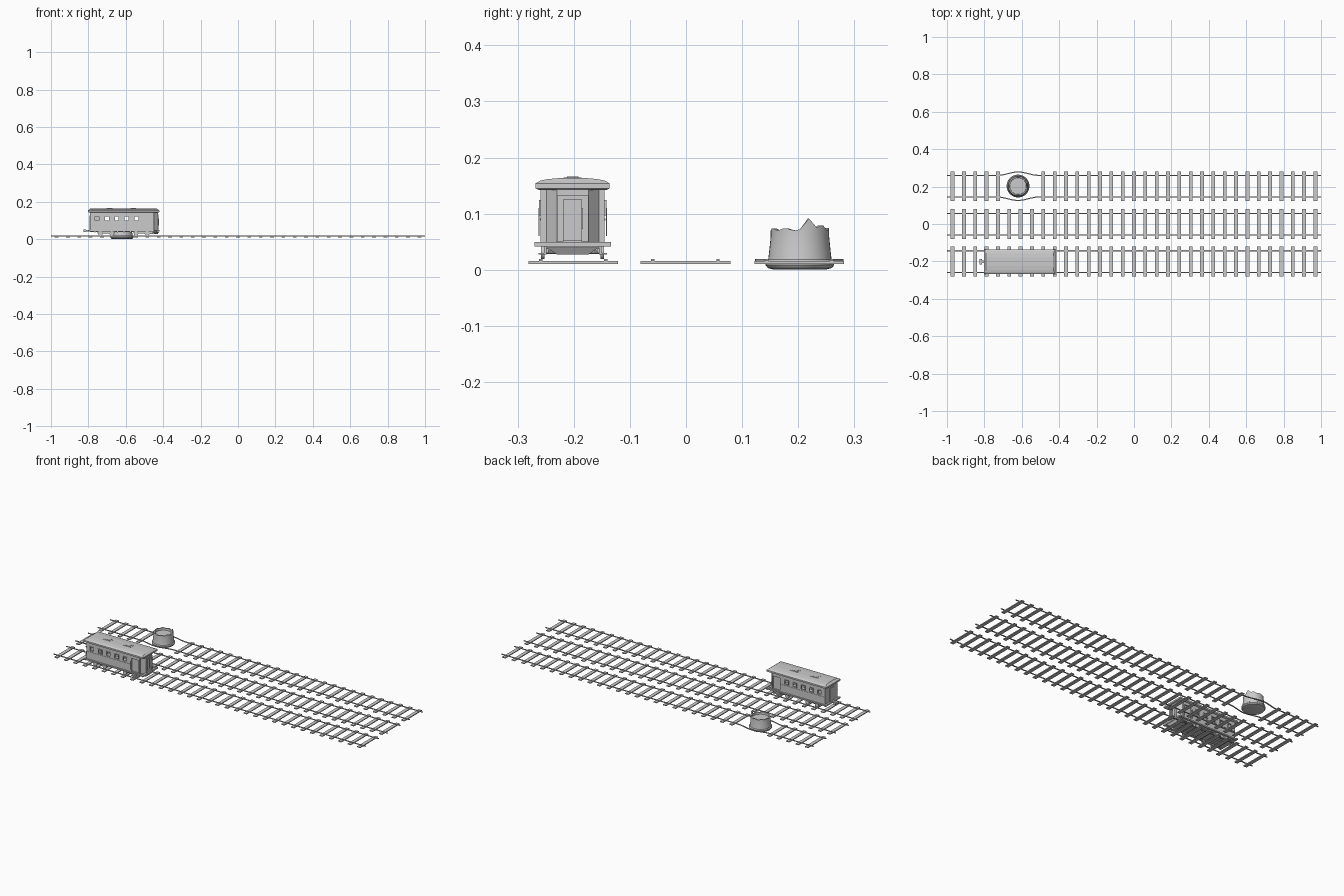
import bpy, bmesh, math

if "Cube" in bpy.data.objects:
    bpy.data.objects.remove(bpy.data.objects["Cube"])

CY = -0.202  # centre line of the carriage


def finish(name, bm):
    bmesh.ops.recalc_face_normals(bm, faces=bm.faces[:])
    me = bpy.data.meshes.new(name)
    bm.to_mesh(me)
    bm.free()
    ob = bpy.data.objects.new(name, me)
    bpy.context.collection.objects.link(ob)
    return ob


def boxes(name, items):
    """items: (x0, x1, y0, y1, z0, z1)"""
    bm = bmesh.new()
    for x0, x1, y0, y1, z0, z1 in items:
        vs = bmesh.ops.create_cube(bm, size=1)["verts"]
        for v in vs:
            v.co = ((x0 + x1) / 2 + v.co.x * (x1 - x0),
                    (y0 + y1) / 2 + v.co.y * (y1 - y0),
                    (z0 + z1) / 2 + v.co.z * (z1 - z0))
    return finish(name, bm)


def loft(name, rings):
    bm = bmesh.new()
    vs = [[bm.verts.new(p) for p in r] for r in rings]
    n = len(vs[0])
    for a, b in zip(vs, vs[1:]):
        for i in range(n):
            bm.faces.new((a[i], a[(i + 1) % n], b[(i + 1) % n], b[i]))
    bm.faces.new(vs[0])
    bm.faces.new(vs[-1])
    return finish(name, bm)


def cylinders(name, items, axis='Y', seg=20):
    """items: (x, y, z, radius, length)"""
    bm = bmesh.new()
    for x, y, z, r, l in items:
        vs = bmesh.ops.create_cone(bm, cap_ends=True, segments=seg, radius1=r, radius2=r, depth=l)["verts"]
        for v in vs:
            a, b, c = v.co
            v.co = (x + a, y + c, z + b) if axis == 'Y' else (x + c, y + a, z + b)
    return finish(name, bm)


def cut(ob, cutter):
    m = ob.modifiers.new("cut", 'BOOLEAN')
    m.operation = 'DIFFERENCE'
    m.solver = 'EXACT'
    m.object = cutter
    bpy.context.view_layer.objects.active = ob
    bpy.ops.object.modifier_apply(modifier=m.name)
    bpy.data.objects.remove(cutter)


def smooth(ob):
    bpy.ops.object.select_all(action='DESELECT')
    ob.select_set(True)
    bpy.context.view_layer.objects.active = ob
    bpy.ops.object.shade_smooth_by_angle(angle=math.radians(35))


# --- three tracks; the back one bends around the stump
SX, SY = -0.62, 0.203


def bulge(x):
    d = abs(x - SX)
    return 0.018 * math.cos(d / 0.11 * math.pi / 2) ** 2 if d < 0.11 else 0


bend = [SX + 0.11 * i / 8 for i in range(-8, 9)]
for label, ty in (("front", -0.201), ("middle", -0.001), ("back", 0.202)):
    back = label == "back"
    boxes(label + "_track_sleepers",
          [(x - 0.01, x + 0.01, ty - 0.08, ty + 0.08, 0.0105, 0.0155)
           for x in (-0.97 + i * 1.94 / 32 for i in range(33))
           if not (back and -0.7 < x < -0.52)])
    for s, side in ((-1, "near"), (1, "far")):
        rings = []
        for x in [-1] + (bend if back else []) + [1]:
            y = ty + s * (0.058 + (bulge(x) if back else 0))
            rings.append([(x, y - 0.003, 0.0155), (x, y + 0.003, 0.0155),
                          (x, y + 0.003, 0.0192), (x, y - 0.003, 0.0192)])
        loft(label + "_track_" + side + "_rail", rings)

# --- broken stump with jagged rim
N = 40
peak = math.atan2(0.018, 0.049)


def rim(a):
    d = abs((a - peak + math.pi) % (2 * math.pi) - math.pi)
    tooth = max(0, 1 - d / 0.3) * 0.021
    d2 = abs(a - 0.85)
    return 0.072 + tooth + max(0, 1 - d2 / 0.3) * 0.007 + 0.002 * math.sin(9 * a)


def ring(r, z):
    return [(SX + r * math.cos(i * math.tau / N), SY + r * math.sin(i * math.tau / N),
             z if z is not None else rim(i * math.tau / N)) for i in range(N)]


stump = loft("stump", [ring(r, z) for r, z in
             ((0.045, 0), (0.057, 0.003), (0.061, 0.008), (0.061, 0.014), (0.0565, 0.018),
              (0.0545, 0.035), (0.052, 0.06), (0.052, None), (0.045, None), (0.044, 0.06))])
smooth(stump)

# --- carriage body: hollow shell with a bay at the right end
half = [(-0.79, 0.057), (-0.45, 0.057), (-0.45, 0.047), (-0.428, 0.028)]


def plan(z, inset=0.0):
    top = [(x - inset if i else x + inset, y - inset) for i, (x, y) in enumerate(half)]
    return [(x, CY + y, z) for x, y in top] + [(x, CY - y, z) for x, y in reversed(top)]


body = loft("carriage_body", [plan(0.046), plan(0.147)])
cut(body, loft("inner_cutter", [plan(0.05, 0.005), plan(0.144, 0.005)]))
win_x = [-0.754 + 0.0528 * i for i in range(5)]
W = 0.0105
cut(body, boxes("opening_cutter",
    [(x - W, x + W, CY - 0.1, CY + 0.1, 0.1, 0.121) for x in win_x]
    + [(-0.5, -0.456, CY - 0.1, CY + 0.1, 0.052, 0.125),
       (-0.445, -0.4, CY - 0.016, CY + 0.016, 0.052, 0.125)]))

# window frames, both sides
frames = []
for s in (-1, 1):
    y0, y1 = sorted((CY + s * 0.055, CY + s * 0.06))
    for x in win_x:
        frames += [(x - 0.014, x + 0.014, y0, y1, 0.121, 0.1245),
                   (x - 0.014, x + 0.014, y0, y1, 0.0965, 0.1),
                   (x - 0.014, x - W, y0, y1, 0.1, 0.121),
                   (x + W, x + 0.014, y0, y1, 0.1, 0.121)]
boxes("window_frames", frames)
boxes("rear_compartment", [(-0.784, -0.732, CY - 0.0515, CY + 0.0515, 0.05, 0.144)])

# doors, grab rails and mouldings
boxes("side_doors", [(-0.501, -0.455, CY + s * 0.049 - 0.002, CY + s * 0.049 + 0.002, 0.03, 0.127) for s in (-1, 1)])
boxes("front_door", [(-0.442, -0.438, CY - 0.018, CY + 0.018, 0.03, 0.127)])
boxes("front_door_frame",
      [(-0.43, -0.425, CY + s * 0.022 - 0.006, CY + s * 0.022 + 0.006, 0.05, 0.132) for s in (-1, 1)]
      + [(-0.43, -0.425, CY - 0.028, CY + 0.028, 0.125, 0.132)])
boxes("grab_rails",
      [(x - 0.001, x + 0.001, CY + s * 0.06 - 0.001, CY + s * 0.06 + 0.001, 0.06, 0.11)
       for x in (-0.505, -0.452) for s in (-1, 1)]
      + [(-0.424, -0.422, CY + 0.016, CY + 0.018, 0.073, 0.11)])
boxes("rear_door", [(-0.794, -0.789, CY - 0.018, CY + 0.018, 0.05, 0.127)])
boxes("waist_strips", [(-0.79, -0.505, CY + s * 0.057 - 0.0015, CY + s * 0.057 + 0.0015, 0.088, 0.091) for s in (-1, 1)])


# --- roof: stacked rectangles, with two hatches
def rect(x0, x1, hy, z):
    return [(x0, CY - hy, z), (x1, CY - hy, z), (x1, CY + hy, z), (x0, CY + hy, z)]


loft("roof", [rect(-0.792, -0.43, 0.06, 0.142), rect(-0.803, -0.42, 0.066, 0.145),
              rect(-0.803, -0.42, 0.066, 0.154), rect(-0.795, -0.427, 0.057, 0.159),
              rect(-0.792, -0.43, 0.044, 0.1615), rect(-0.79, -0.433, 0.022, 0.1635)])
for x, n in ((-0.687, "rear"), (-0.56, "front")):
    boxes(n + "_roof_hatch", [(x - 0.024, x + 0.024, CY - 0.016, CY + 0.016, 0.16, 0.1645),
                              (x - 0.015, x + 0.015, CY - 0.01, CY + 0.01, 0.16, 0.166)])

# --- floor, sills, skirt at the bay end
boxes("floor", [(-0.79, -0.43, CY - 0.047, CY + 0.047, 0.04, 0.048)])
boxes("side_sills", [(-0.795, -0.425, CY + s * 0.058 - 0.005, CY + s * 0.058 + 0.005, 0.041, 0.048) for s in (-1, 1)])
boxes("end_beams", [(x - 0.005, x + 0.005, CY - 0.068, CY + 0.068, 0.041, 0.049) for x in (-0.795, -0.425)])
loft("front_skirt", [rect(-0.45, -0.43, 0.028, 0.027), rect(-0.455, -0.422, 0.047, 0.04)])
boxes("side_steps", [(-0.502, -0.454, CY + s * 0.054 - 0.007, CY + s * 0.054 + 0.007, 0.027, 0.03) for s in (-1, 1)])
boxes("coupler", [(-0.815, -0.79, CY - 0.006, CY + 0.006, 0.041, 0.05),
                  (-0.825, -0.813, CY - 0.014, CY + 0.014, 0.039, 0.052)])

# --- bogies and wheels
ax = [-0.735, -0.675, -0.545, -0.485]
smooth(cylinders("wheels", [(x, CY + s * 0.053, 0.031, 0.012, 0.006) for x in ax for s in (-1, 1)]))
smooth(cylinders("axles", [(x, CY, 0.031, 0.003, 0.104) for x in ax], seg=10))
boxes("bogie_frames",
      [(c - 0.045, c + 0.045, CY + s * 0.046 - 0.003, CY + s * 0.046 + 0.003, 0.03, 0.038)
       for c in (-0.705, -0.515) for s in (-1, 1)]
      + [(c - 0.01, c + 0.01, CY - 0.046, CY + 0.046, 0.03, 0.041) for c in (-0.705, -0.515)])
boxes("floor_joists", [(x - 0.003, x + 0.003, CY - 0.055, CY + 0.055, 0.036, 0.041)
                       for x in (-0.765, -0.645, -0.61, -0.575)])
